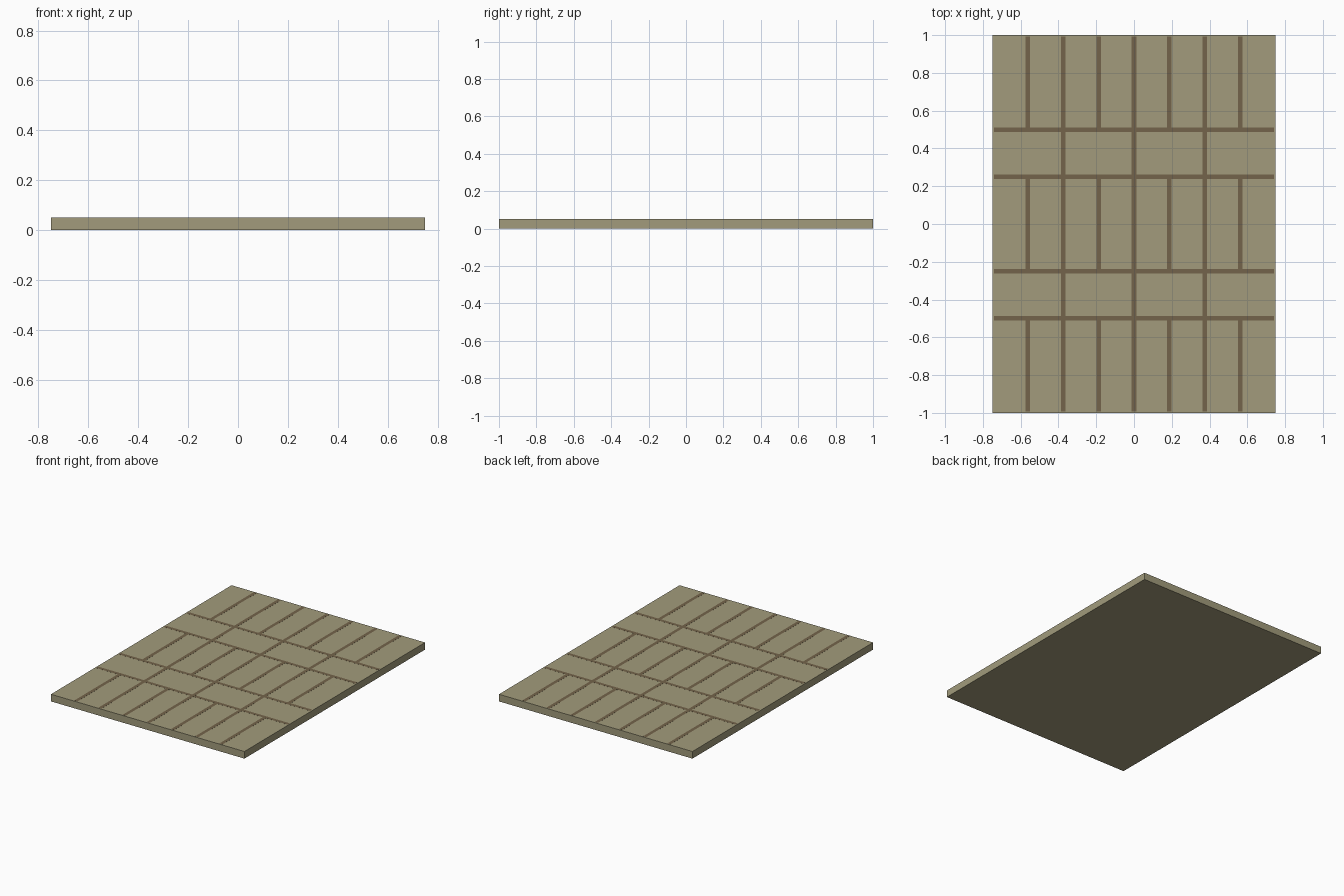
import bpy

if "Cube" in bpy.data.objects:
    bpy.data.objects.remove(bpy.data.objects["Cube"])

W, L, H = 1.5, 2.0, 0.05   # slab size
GAP = 0.024                # joint width
LIFT = 0.0004              # joints sit practically flush with the top


def material(name, color):
    m = bpy.data.materials.new(name)
    m.diffuse_color = (*color, 1)
    m.use_nodes = True
    m.node_tree.nodes["Principled BSDF"].inputs["Base Color"].default_value = m.diffuse_color
    return m


def box(name, x0, x1, y0, y1, z0, z1, mat):
    verts = [(x, y, z) for z in (z0, z1)
             for x, y in ((x0, y0), (x1, y0), (x1, y1), (x0, y1))]
    faces = [(3, 2, 1, 0), (4, 5, 6, 7)]
    faces += [(i, (i + 1) % 4, (i + 1) % 4 + 4, i + 4) for i in range(4)]
    me = bpy.data.meshes.new(name)
    me.from_pydata(verts, [], faces)
    me.materials.append(mat)
    ob = bpy.data.objects.new(name, me)
    bpy.context.collection.objects.link(ob)
    return ob


stone = material("stone", (0.36, 0.33, 0.20))
mortar = material("mortar", (0.174, 0.127, 0.069))

# paving slab
box("slab", -W / 2, W / 2, -L / 2, L / 2, 0, H, stone)


def joint(name, x0, x1, y0, y1):
    box(name, x0, x1, y0, y1, H - 0.001, H + LIFT, mortar)


# long joints between the brick courses
g = GAP / 2
rim = 0.008
rows = [-0.5, -0.25, 0.25, 0.5]
for i, y in enumerate(rows):
    joint(f"course_joint_{i + 1}", -W / 2 + rim, W / 2 - rim, y - g, y + g)

# cross joints: upright courses have 8 bricks, lying courses have 4
bounds = [-L / 2] + rows + [L / 2]
for r, (a, b) in enumerate(zip(bounds, bounds[1:])):
    n = 8 if r % 2 == 0 else 4
    y0 = a + (rim if r == 0 else g)
    y1 = b - (rim if r == len(rows) else g)
    for k in range(1, n):
        x = -W / 2 + W * k / n
        joint(f"brick_joint_{r + 1}_{k}", x - g, x + g, y0, y1)
